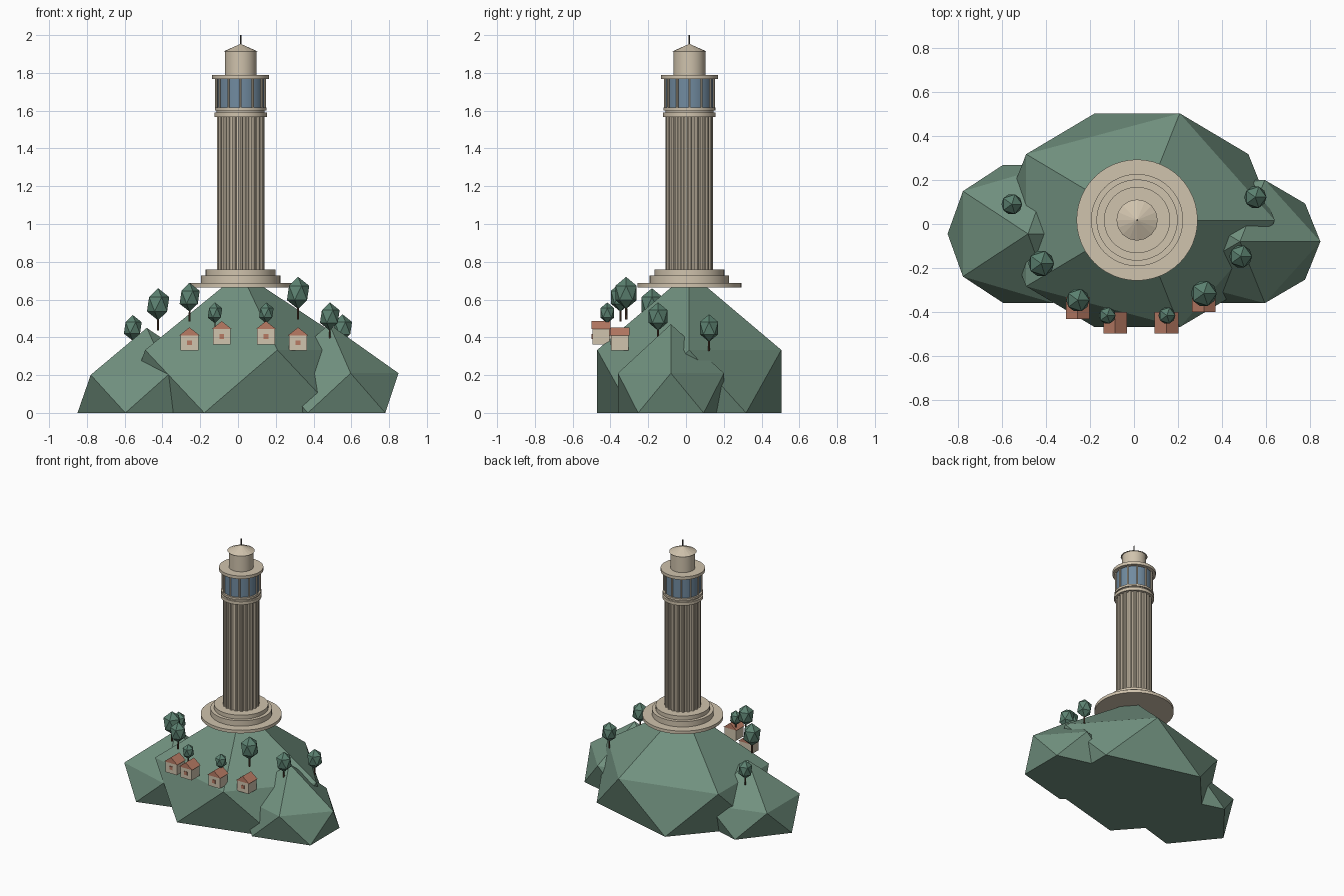
import bpy, bmesh, math
from mathutils import Matrix, Vector

if "Cube" in bpy.data.objects:
    bpy.data.objects.remove(bpy.data.objects["Cube"], do_unlink=True)


def material(name, rgb):
    linear = [((c / 255 + 0.055) / 1.055) ** 2.4 for c in rgb] + [1]
    m = bpy.data.materials.new(name)
    m.use_nodes = True
    m.diffuse_color = linear
    m.node_tree.nodes["Principled BSDF"].inputs["Base Color"].default_value = linear
    return m


GRASS = material("hill green", (113, 145, 127))
LEAF = material("leaf green", (92, 130, 113))
STONE = material("pale stone", (208, 195, 173))
TILE = material("roof terracotta", (184, 123, 100))
GLASS = material("window blue", (113, 139, 160))
BARK = material("bark brown", (84, 62, 48))
METAL = material("dark metal", (75, 72, 68))


def finish(name, bm, mat, smooth=False):
    bmesh.ops.recalc_face_normals(bm, faces=bm.faces)
    mesh = bpy.data.meshes.new(name)
    bm.to_mesh(mesh)
    bm.free()
    mesh.materials.append(mat)
    ob = bpy.data.objects.new(name, mesh)
    bpy.context.collection.objects.link(ob)
    if smooth:
        bpy.ops.object.select_all(action="DESELECT")
        ob.select_set(True)
        bpy.context.view_layer.objects.active = ob
        bpy.ops.object.shade_smooth_by_angle(angle=math.radians(30))
    return ob


def add_cylinder(bm, x, y, z0, z1, r0, r1=None, sides=48):
    bmesh.ops.create_cone(bm, cap_ends=True, segments=sides, radius1=r0,
                          radius2=r0 if r1 is None else r1, depth=z1 - z0,
                          matrix=Matrix.Translation((x, y, (z0 + z1) / 2)))


def cylinder(name, x, y, z0, z1, r0, mat, r1=None, sides=48, smooth=True):
    bm = bmesh.new()
    add_cylinder(bm, x, y, z0, z1, r0, r1, sides)
    return finish(name, bm, mat, smooth)


def box(name, centre, size, mat):
    bm = bmesh.new()
    bmesh.ops.create_cube(bm, size=1, matrix=Matrix.Translation(centre)
                          @ Matrix.Diagonal((*size, 1)))
    return finish(name, bm, mat)


def faceted_ball(name, centre, radii, mat, grounded=False):
    bm = bmesh.new()
    bmesh.ops.create_icosphere(bm, subdivisions=1, radius=1,
                               matrix=Matrix.Translation(centre) @ Matrix.Diagonal((*radii, 1)))
    if grounded:
        for v in bm.verts:
            v.co.z = max(v.co.z, 0)
    return finish(name, bm, mat)


# Hill: three faceted mounds with flat undersides
faceted_ball("main_hill", (0.015, 0.017, 0), (0.7, 0.573, 0.745), GRASS, True)
faceted_ball("right_mound", (-0.483, -0.045, 0), (0.41, 0.37, 0.45), GRASS, True)
faceted_ball("left_mound", (0.483, -0.08, 0), (0.41, 0.33, 0.47), GRASS, True)

# Tower: stacked round stages
TX, TY = 0.014, 0.018
for name, z0, z1, r in [
    ("base_terrace", 0.664, 0.687, 0.276),
    ("middle_step", 0.687, 0.728, 0.21),
    ("upper_step", 0.728, 0.758, 0.185),
    ("column_core", 0.758, 1.567, 0.114),
    ("lower_collar", 1.567, 1.59, 0.139),
    ("collar_neck", 1.59, 1.602, 0.127),
    ("upper_collar", 1.602, 1.617, 0.137),
    ("gallery_roof", 1.767, 1.79, 0.151),
    ("lantern_drum", 1.79, 1.912, 0.084),
]:
    cylinder(name, TX, TY, z0, z1, r, STONE)
cylinder("gallery_glass", TX, TY, 1.617, 1.767, 0.124, GLASS)
cylinder("lantern_roof", TX, TY, 1.912, 1.953, 0.094, STONE, 0.002, 16, False)
cylinder("spire", TX, TY, 1.945, 2.0, 0.004, METAL, sides=8)


def ring_of_bars(name, count, ring, r, z0, z1):
    bm = bmesh.new()
    for i in range(count):
        a = math.tau * i / count
        add_cylinder(bm, TX + ring * math.cos(a), TY + ring * math.sin(a), z0, z1, r, sides=10)
    finish(name, bm, STONE, True)


ring_of_bars("column_ribs", 20, 0.113, 0.013, 0.758, 1.567)
ring_of_bars("gallery_mullions", 12, 0.129, 0.006, 1.617, 1.767)


# Trees: tapered trunk and faceted crown
def tree(n, x, y, z, s):
    cylinder(f"tree_trunk_{n}", x, y, z - 0.01, z + 0.1 * s, 0.007 * s, BARK, 0.005 * s, 6, False)
    faceted_ball(f"tree_crown_{n}", (x, y, z + 0.13 * s),
                 (0.066 * s, 0.066 * s, 0.085 * s), LEAF)


for n, spot in enumerate([
    (-0.557, 0.09, 0.346, 0.8), (-0.423, -0.18, 0.445, 1.0),
    (-0.256, -0.347, 0.495, 0.9), (-0.122, -0.417, 0.445, 0.65),
    (0.15, -0.417, 0.445, 0.65), (0.318, -0.317, 0.505, 1.0),
    (0.486, -0.148, 0.396, 0.88), (0.553, 0.122, 0.337, 0.86),
], 1):
    tree(n, *spot)


# Houses: block, solid gable roof with its ridge front to back, front window
def house(n, x, y, z):
    box(f"house_walls_{n}", (x, y, z + 0.042), (0.095, 0.092, 0.084), STONE)
    bm = bmesh.new()
    gable = [bm.verts.new(Vector((x + dx, y - 0.05, z + 0.08 + dz)))
             for dx, dz in ((-0.054, 0), (0.054, 0), (0, 0.043))]
    face = bm.faces.new(gable)
    grown = bmesh.ops.extrude_face_region(bm, geom=[face])["geom"]
    bmesh.ops.translate(bm, vec=(0, 0.1, 0),
                        verts=[g for g in grown if isinstance(g, bmesh.types.BMVert)])
    finish(f"house_roof_{n}", bm, TILE)
    box(f"house_window_{n}", (x, y - 0.047, z + 0.042), (0.025, 0.006, 0.025), TILE)


for n, spot in enumerate([(-0.257, -0.382, 0.33), (-0.086, -0.45, 0.363),
                          (0.148, -0.45, 0.363), (0.318, -0.35, 0.33)], 1):
    house(n, *spot)
